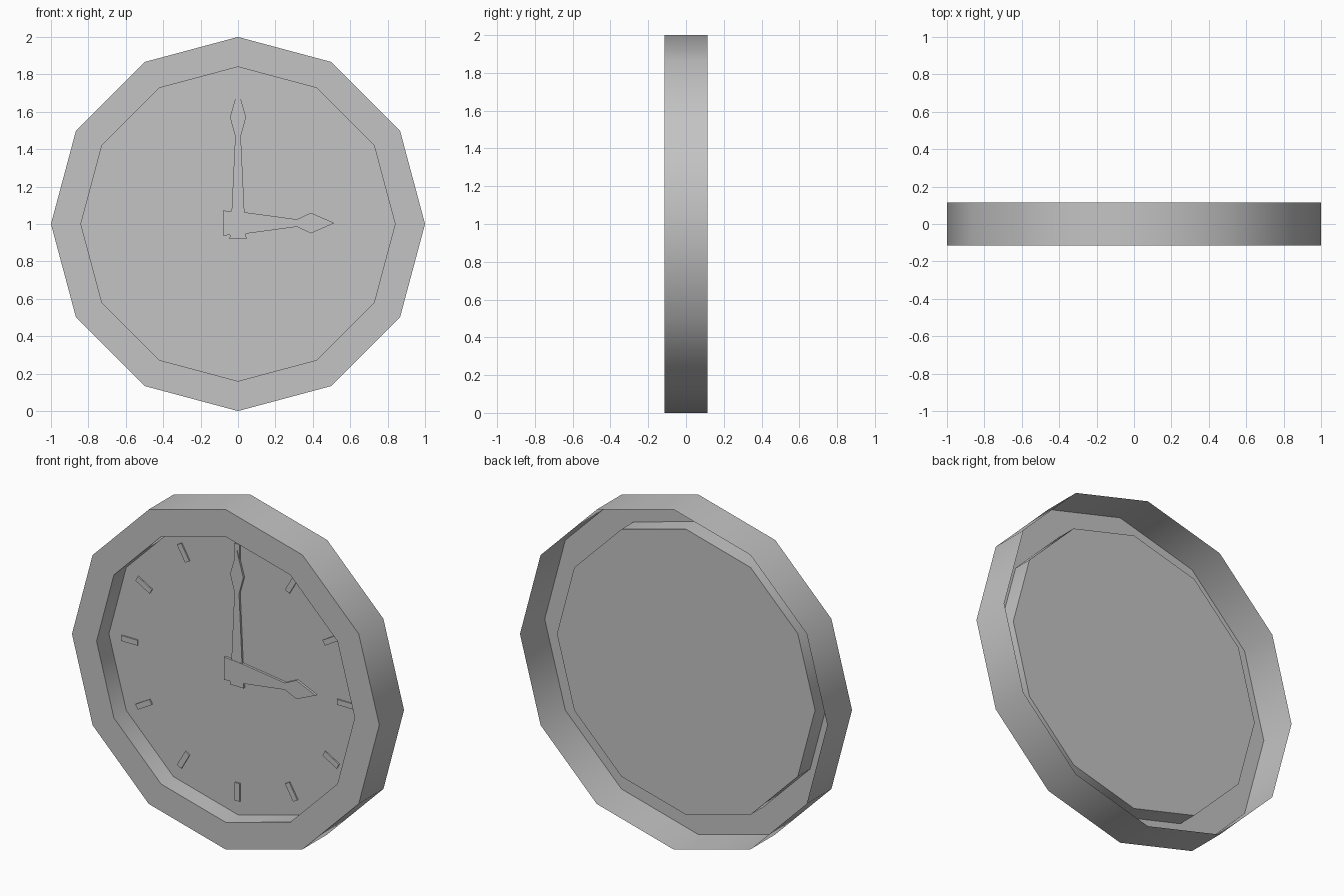
import bpy, bmesh, math

old = bpy.data.objects.get("Cube")
if old:
    bpy.data.objects.remove(old, do_unlink=True)

SIDES = 12
DEPTH = 0.115      # half depth of the case
CENTRE = 1.0       # height of the dial centre

grey = bpy.data.materials.new("plain grey")
grey.use_nodes = True
colour = (0.55, 0.55, 0.55, 1)
grey.diffuse_color = colour
grey.node_tree.nodes["Principled BSDF"].inputs["Base Color"].default_value = colour


def finish(name, bm, smooth=False):
    mesh = bpy.data.meshes.new(name)
    bm.to_mesh(mesh)
    bm.free()
    mesh.materials.append(grey)
    obj = bpy.data.objects.new(name, mesh)
    bpy.context.collection.objects.link(obj)
    obj.location.z = CENTRE
    if smooth:
        bpy.ops.object.select_all(action='DESELECT')
        obj.select_set(True)
        bpy.context.view_layer.objects.active = obj
        bpy.ops.object.shade_smooth_by_angle(angle=math.radians(40))
    return obj


def plate(name, outline, thickness, turn=0.0):
    """Flat plate on the dial from an outline of (x, z) points."""
    bm = bmesh.new()
    c, s = math.cos(turn), math.sin(turn)
    face = bm.faces.new([bm.verts.new((x * c + z * s, 0, z * c - x * s))
                         for x, z in outline])
    moved = bmesh.ops.extrude_face_region(bm, geom=[face])["geom"]
    verts = [v for v in moved if isinstance(v, bmesh.types.BMVert)]
    bmesh.ops.translate(bm, verts=verts, vec=(0, -thickness, 0))
    bmesh.ops.recalc_face_normals(bm, faces=bm.faces)
    return finish(name, bm)


def hand_outline(half):
    """Mirror (half width, distance) points; the last one is the tip."""
    return half + [(-w, d) for w, d in reversed(half[:-1])]


# Case: open at the back, front rim folds in to the recessed dial
bm = bmesh.new()
profile = [(1, DEPTH), (1, -DEPTH), (0.84, -DEPTH), (0.84, 0)]
rings = []
for radius, y in profile:
    angles = [math.tau * i / SIDES for i in range(SIDES)]
    rings.append([bm.verts.new((radius * math.cos(a), y, radius * math.sin(a)))
                  for a in angles])
for a, b in zip(rings, rings[1:]):
    for i in range(SIDES):
        j = (i + 1) % SIDES
        bm.faces.new((a[i], b[i], b[j], a[j]))
bm.faces.new(rings[-1])
bmesh.ops.recalc_face_normals(bm, faces=bm.faces)
dial = max(bm.faces, key=lambda f: len(f.verts))
if dial.normal.y > 0:
    bmesh.ops.reverse_faces(bm, faces=bm.faces)
finish("clock_case", bm, smooth=True)

# Hour marks
mark = [(-0.016, 0.65), (0.016, 0.65), (0.016, 0.756), (-0.016, 0.756)]
for hour in range(1, SIDES + 1):
    plate(f"hour_mark_{hour}", mark, 0.008, math.tau * hour / SIDES)

# Hands at three o'clock
minute = [(0.045, -0.08), (0.035, 0.05), (0.015, 0.47), (0.043, 0.57), (0, 0.72)]
hour = [(0.067, -0.08), (0.057, 0.04), (0.02, 0.315), (0.055, 0.39), (0, 0.515)]
plate("minute_hand", hand_outline(minute), 0.012)
hour_hand = plate("hour_hand", hand_outline(hour), 0.014, math.pi / 2)
hour_hand.location.z += 0.005
